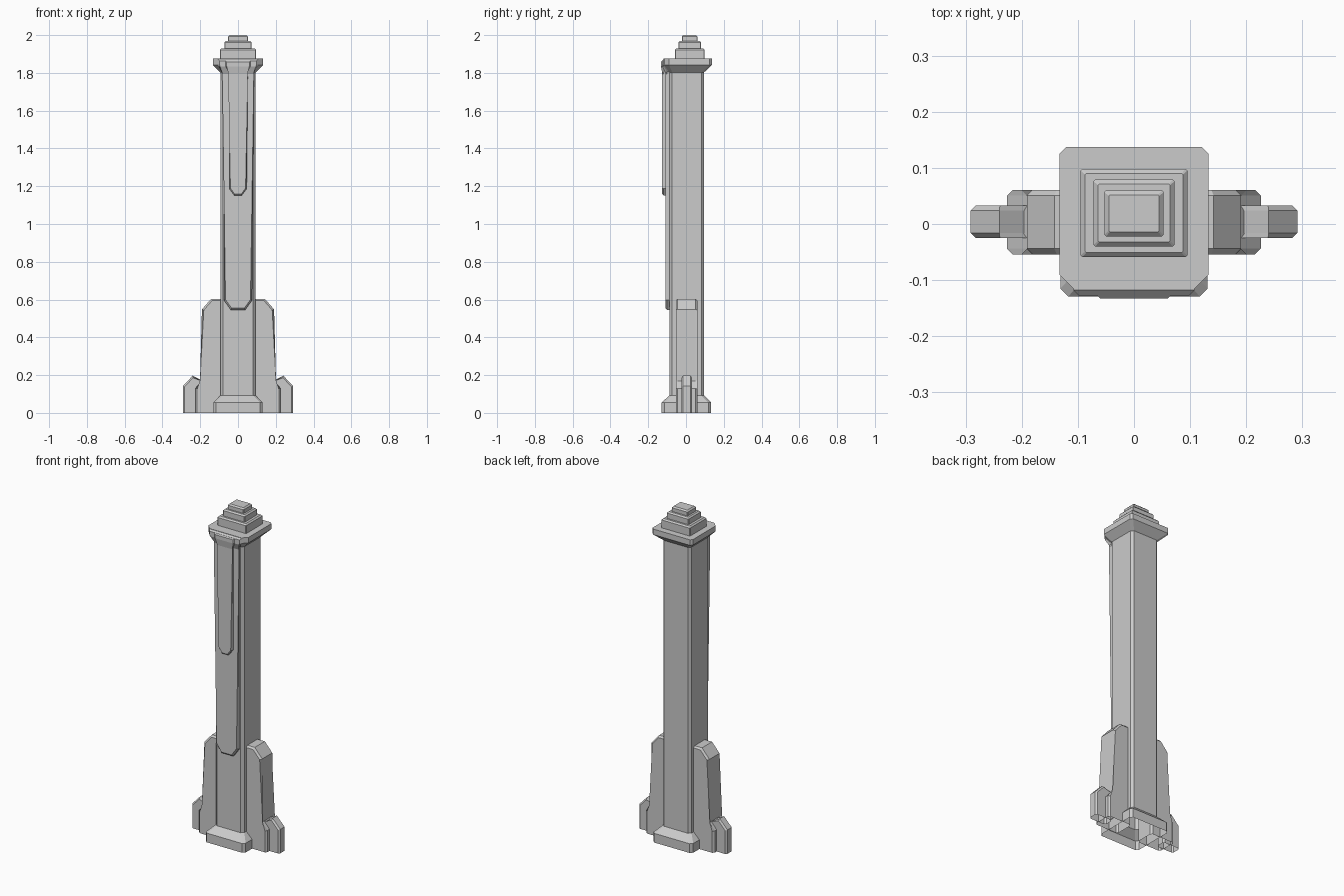
import bpy, bmesh

if "Cube" in bpy.data.objects:
    bpy.data.objects.remove(bpy.data.objects["Cube"])

CY = 0.004  # depth centre of the shaft


def finish(name, bm):
    # open underside: drop faces lying on the ground
    low = [f for f in bm.faces if all(v.co.z < 1e-4 for v in f.verts)]
    bmesh.ops.delete(bm, geom=low, context='FACES_ONLY')
    bmesh.ops.recalc_face_normals(bm, faces=bm.faces)
    me = bpy.data.meshes.new(name)
    bm.to_mesh(me)
    bm.free()
    ob = bpy.data.objects.new(name, me)
    bpy.context.collection.objects.link(ob)
    return ob


def ring(bm, hx, y0, y1, z, cf, cb):
    # rectangle with front and back corner chamfers
    pts = [(-hx + cf, y0), (hx - cf, y0), (hx, y0 + cf), (hx, y1 - cb),
           (hx - cb, y1), (-hx + cb, y1), (-hx, y1 - cb), (-hx, y0 + cf)]
    return [bm.verts.new((x, y, z)) for x, y in pts]


def loft(name, sections):
    bm = bmesh.new()
    rings = [ring(bm, *s) for s in sections]
    for a, b in zip(rings, rings[1:]):
        for i in range(8):
            j = (i + 1) % 8
            bm.faces.new((a[i], a[j], b[j], b[i]))
    bm.faces.new(rings[-1])
    return finish(name, bm)


def plate(name, profile, y0, y1, bevel, both=False, lean=0.0):
    # XZ profile extruded along y with a bevelled rim
    bm = bmesh.new()
    a = [bm.verts.new((x, y0, z)) for x, z in profile]
    b = [bm.verts.new((x, y1, z)) for x, z in profile]
    n = len(profile)
    bm.faces.new(a)
    bm.faces.new(b[::-1])
    for i in range(n):
        j = (i + 1) % n
        bm.faces.new((a[i], b[i], b[j], a[j]))
    rims = [y0, y1] if both else [y0]
    rim = [e for e in bm.edges
           if any(all(abs(v.co.y - y) < 1e-5 for v in e.verts) for y in rims)
           and max(v.co.z for v in e.verts) > 1e-4]
    bmesh.ops.bevel(bm, geom=rim, offset=bevel, segments=1, affect='EDGES')
    if lean:
        # upper part steps forward along with the flare
        for z in (1.795, 1.835):
            bmesh.ops.bisect_plane(bm, geom=bm.verts[:] + bm.edges[:] + bm.faces[:],
                                   plane_co=(0, 0, z), plane_no=(0, 0, 1))
        for v in bm.verts:
            if v.co.z > 1.82 and v.co.y < y1 - 1e-4:
                v.co.y -= lean
    return finish(name, bm)


def symmetric(right):
    return right + [(-x, z) for x, z in reversed(right)]


# shaft with flared foot and capital
f = CY - 0.091
k = CY + 0.091
loft("shaft", [
    (0.131, CY - 0.133, CY + 0.129, 0.0, 0.014, 0.014),
    (0.131, CY - 0.133, CY + 0.129, 0.055, 0.014, 0.014),
    (0.093, f, k, 0.093, 0.014, 0.014),
    (0.093, f, k, 1.802, 0.014, 0.014),
    (0.133, -0.118, 0.137, 1.842, 0.028, 0.012),
    (0.133, -0.118, 0.137, 1.875, 0.028, 0.012)])

# stepped cap
for i, (hx, y0, y1, z0, z1) in enumerate([
        (0.095, -0.059, 0.098, 1.87, 1.93),
        (0.072, -0.040, 0.079, 1.925, 1.97),
        (0.053, -0.022, 0.060, 1.965, 2.0)]):
    b = 0.008
    loft("cap_step_%d" % (i + 1), [
        (hx, y0, y1, z0, 0.003, 0.003),
        (hx, y0, y1, z1 - b, 0.003, 0.003),
        (hx - b, y0 + b, y1 - b, z1, 0.002, 0.002)])

# layered front panels
plate("front_panel_large", symmetric([
    (0.038, 0.545), (0.075, 0.597), (0.075, 1.805),
    (0.108, 1.842), (0.108, 1.873)]), -0.109, -0.07, 0.009, lean=0.018)
plate("front_panel_small", symmetric([
    (0.020, 1.152), (0.046, 1.187), (0.046, 1.802),
    (0.066, 1.835), (0.066, 1.863)]), -0.126, -0.10, 0.006, lean=0.007)

# side fins
big = [(0.07, 0.0), (0.226, 0.0), (0.226, 0.13), (0.191, 0.17),
       (0.191, 0.548), (0.142, 0.604), (0.07, 0.604)]
small = [(0.18, 0.0), (0.291, 0.0), (0.291, 0.143), (0.240, 0.197),
         (0.19, 0.16), (0.18, 0.16)]
for side, s in (("left", -1), ("right", 1)):
    plate("fin_" + side, [(x * s, z) for x, z in big],
          CY - 0.058, CY + 0.057, 0.01, both=True)
    plate("small_fin_" + side, [(x * s, z) for x, z in small],
          CY - 0.029, CY + 0.029, 0.009, both=True)
